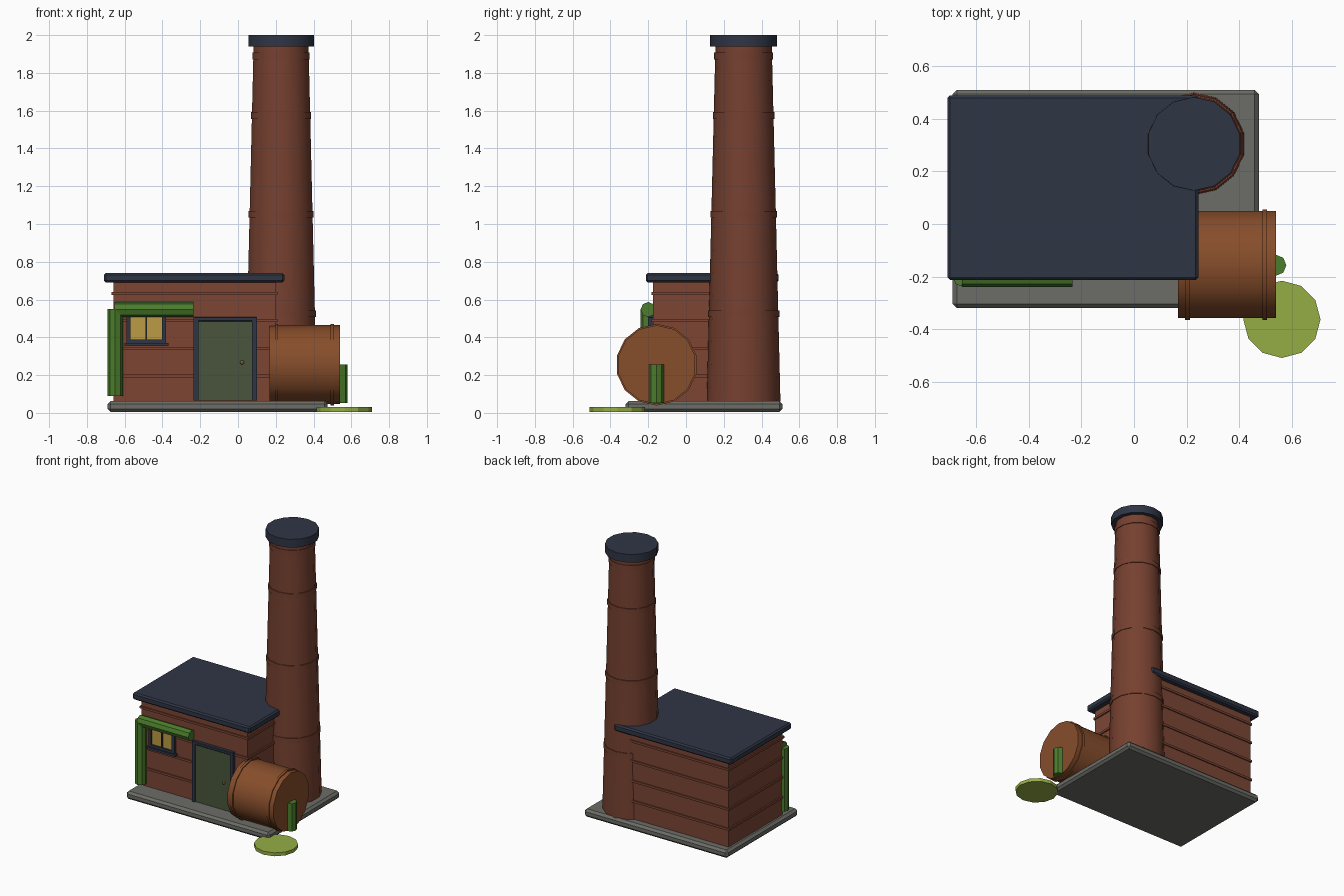
import bpy, math
from mathutils import Vector

if "Cube" in bpy.data.objects:
    bpy.data.objects.remove(bpy.data.objects["Cube"])


def mat(name, r, g, b):
    m = bpy.data.materials.new(name)
    m.diffuse_color = (r, g, b, 1)
    m.use_nodes = True
    m.node_tree.nodes["Principled BSDF"].inputs["Base Color"].default_value = m.diffuse_color
    return m


BRICK = mat("brick", 0.20, 0.060, 0.034)
STACK = mat("stack_brick", 0.18, 0.052, 0.029)
SLATE = mat("slate", 0.028, 0.036, 0.060)
STONE = mat("stone", 0.15, 0.15, 0.135)
RUST = mat("rust", 0.24, 0.075, 0.024)
GREEN = mat("green", 0.07, 0.20, 0.025)
SLIME = mat("slime", 0.30, 0.42, 0.06)
DOOR = mat("door_green", 0.065, 0.09, 0.045)
GLASS = mat("lit_glass", 0.50, 0.33, 0.055)
BRASS = mat("brass", 0.35, 0.18, 0.04)


def box(name, x, y, z, m, bevel=0.0):
    """Box from (min, max) ranges, optionally chamfered."""
    r = (x, y, z)
    bpy.ops.mesh.primitive_cube_add(size=1, location=[(a + b) / 2 for a, b in r])
    o = bpy.context.object
    o.name = name
    o.scale = [b - a for a, b in r]
    bpy.ops.object.transform_apply(location=False, rotation=False, scale=True)
    o.data.materials.append(m)
    if bevel:
        mod = o.modifiers.new("chamfer", "BEVEL")
        mod.width, mod.segments = bevel, 1
    return o


def tube(name, a, b, r1, r2, m, sides=14, smooth=False):
    """Solid cylinder or cone from point a (radius r1) to point b (radius r2)."""
    a, b = Vector(a), Vector(b)
    d = b - a
    bpy.ops.mesh.primitive_cone_add(vertices=sides, radius1=r1, radius2=r2, depth=d.length,
                                    location=(a + b) / 2,
                                    rotation=d.to_track_quat('Z', 'Y').to_euler())
    o = bpy.context.object
    o.name = name
    o.data.materials.append(m)
    if smooth:
        bpy.ops.object.shade_smooth_by_angle(angle=math.radians(35))
    return o


# foundation, walls and flat roof
box("foundation", (-0.69, 0.475), (-0.32, 0.51), (0.005, 0.063), STONE, 0.016)
box("walls", (-0.66, 0.20), (-0.175, 0.45), (0.06, 0.70), BRICK)
for i, z in enumerate((0.195, 0.342, 0.488, 0.633)):
    box(f"brick_course_{i}", (-0.67, 0.21), (-0.183, 0.458), (z - 0.008, z + 0.008), BRICK)
box("roof", (-0.71, 0.245), (-0.213, 0.49), (0.69, 0.74), SLATE, 0.01)

# tapered chimney with bands and cap
CX, CY, R0, R1, Z0, Z1 = 0.228, 0.305, 0.195, 0.149, 0.06, 1.95
tube("chimney", (CX, CY, Z0), (CX, CY, Z1), R0, R1, STACK, smooth=True)
for i, z in enumerate((0.525, 1.052, 1.575, 1.89)):
    r = R0 + (R1 - R0) * (z - Z0) / (Z1 - Z0) + 0.005
    tube(f"chimney_band_{i}", (CX, CY, z - 0.018), (CX, CY, z + 0.018), r, r, STACK, smooth=True)
tube("chimney_cap", (CX, CY, 1.94), (CX, CY, 2.0), 0.178, 0.178, SLATE, smooth=True)

# door with frame and knob
box("door_frame_left", (-0.235, -0.21), (-0.20, -0.165), (0.065, 0.505), SLATE)
box("door_frame_right", (0.075, 0.10), (-0.20, -0.165), (0.065, 0.505), SLATE)
box("door_frame_top", (-0.235, 0.10), (-0.20, -0.165), (0.485, 0.508), SLATE, 0.004)
box("door", (-0.215, 0.08), (-0.191, -0.165), (0.065, 0.49), DOOR)
bpy.ops.mesh.primitive_uv_sphere_add(segments=8, ring_count=6, radius=0.011,
                                     location=(0.022, -0.197, 0.267))
bpy.context.object.name = "door_knob"
bpy.context.object.data.materials.append(BRASS)

# window with frame, mullion and sill
box("window_glass", (-0.575, -0.395), (-0.184, -0.165), (0.38, 0.52), GLASS)
for n, xa, xb in (("left", -0.59, -0.568), ("right", -0.403, -0.38), ("mullion", -0.49, -0.481)):
    box(f"window_{n}", (xa, xb), (-0.195, -0.165), (0.37, 0.53), SLATE)
for n, za, zb in (("bottom", 0.37, 0.388), ("top", 0.515, 0.535)):
    box(f"window_{n}", (-0.59, -0.38), (-0.195, -0.165), (za, zb), SLATE)
box("window_sill", (-0.60, -0.368), (-0.205, -0.165), (0.355, 0.371), SLATE)

# creeping vine at the corner
tube("vine_upright", (-0.65, -0.20, 0.09), (-0.65, -0.20, 0.55), 0.04, 0.04, GREEN, 8)
tube("vine_branch", (-0.655, -0.20, 0.547), (-0.235, -0.20, 0.547), 0.04, 0.04, GREEN, 8)

# leaking barrel lying on its side
BY, BZ = -0.155, 0.255
tube("barrel", (0.167, BY, BZ), (0.54, BY, BZ), 0.209, 0.209, RUST, smooth=True)
for i, x in enumerate((0.204, 0.498)):
    tube(f"barrel_hoop_{i}", (x - 0.009, BY, BZ), (x + 0.009, BY, BZ), 0.216, 0.216, RUST, smooth=True)
tube("drip", (0.54, -0.157, 0.052), (0.54, -0.157, 0.255), 0.04, 0.04, GREEN, 8)
tube("puddle", (0.563, -0.363, 0.005), (0.563, -0.363, 0.03), 0.147, 0.147, SLIME, 12)
